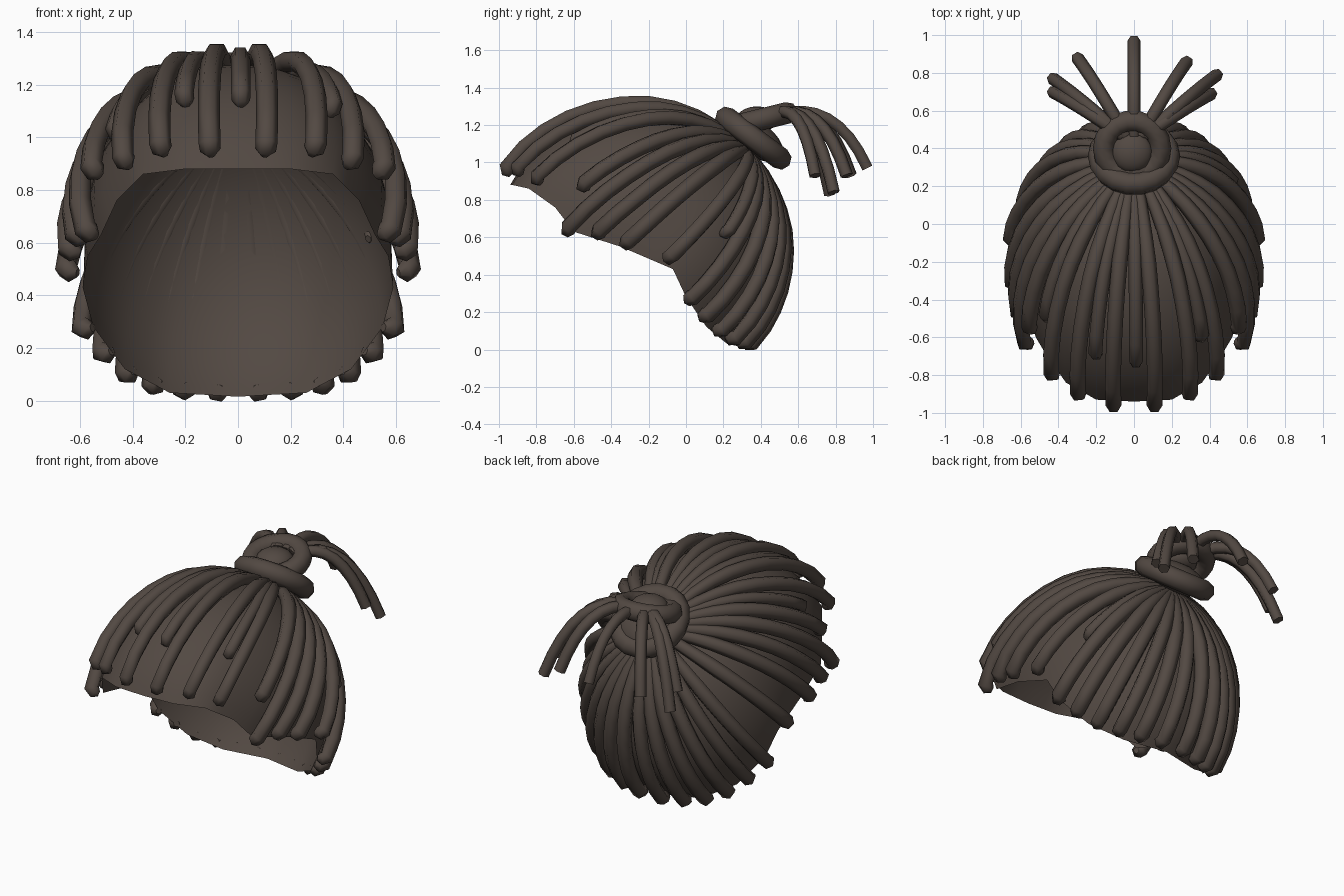
import bpy, bmesh, math
from mathutils import Vector

if "Cube" in bpy.data.objects:
    bpy.data.objects.remove(bpy.data.objects["Cube"], do_unlink=True)

# One dark brown material
hair = bpy.data.materials.new("dark_brown_hair")
hair.use_nodes = True
brown = (0.085, 0.066, 0.055, 1)
hair.diffuse_color = brown
hair.node_tree.nodes["Principled BSDF"].inputs["Base Color"].default_value = brown

# Scalp: an egg around CENTRE, swept from the crown to the hem
CENTRE = Vector((0, -0.27, 0.5))
CROWN = Vector((0, 0.3, 1.04))
HEM = [(0, -.94, .88), (.2, -.93, .88), (.36, -.84, .86), (.46, -.7, .76),
       (.52, -.6, .63), (.57, -.35, .55), (.59, -.07, .43), (.55, .0, .28),
       (.43, .11, .12), (.26, .22, .03), (0, .29, .015)]


def axes(y):
    return (0.63, 0.81 if y < 0 else 0.74, 0.745)


def to_egg(p):
    d = Vector(p) - CENTRE
    return Vector([a / b for a, b in zip(d, axes(d.y))])


def from_egg(q):
    return CENTRE + Vector([a * b for a, b in zip(q, axes(q.y))])


def scalp(u, t, side=1, lift=0.0):
    """Point at fraction t from crown to hem, u counting hem points from the front."""
    i = min(int(u), len(HEM) - 2)
    hem = to_egg(Vector(HEM[i]).lerp(Vector(HEM[i + 1]), u - i))
    start = to_egg(CROWN)
    q = start.normalized().slerp(hem.normalized(), t)
    size = start.length + (hem.length - start.length) * t * t
    p = from_egg(q * size)
    p += (p - CENTRE).normalized() * lift
    return Vector((p.x * side, p.y, p.z))


def finish(ob, angle=50):
    ob.data.materials.clear()
    ob.data.materials.append(hair)
    bpy.ops.object.select_all(action='DESELECT')
    ob.select_set(True)
    bpy.context.view_layer.objects.active = ob
    bpy.ops.object.shade_smooth_by_angle(angle=math.radians(angle))


def tubes(name, paths, radius):
    """Six-sided locks along lists of (point, width) pairs."""
    cu = bpy.data.curves.new(name, 'CURVE')
    cu.dimensions = '3D'
    cu.bevel_depth = radius
    cu.bevel_resolution = 1
    cu.use_fill_caps = True
    for path in paths:
        s = cu.splines.new('POLY')
        s.points.add(len(path) - 1)
        for pt, (p, w) in zip(s.points, path):
            pt.co = (*p, 1)
            pt.radius = w
    ob = bpy.data.objects.new(name, cu)
    bpy.context.collection.objects.link(ob)
    bpy.ops.object.select_all(action='DESELECT')
    ob.select_set(True)
    bpy.context.view_layer.objects.active = ob
    bpy.ops.object.convert(target='MESH')
    finish(bpy.context.object, 65)


# Scalp shell, open underneath
ROWS, STEP = 18, 0.5
around = [(i * STEP, 1) for i in range(21)] + [(i * STEP, -1) for i in range(19, 0, -1)]
bm = bmesh.new()
top = bm.verts.new(CROWN)
rings = [[bm.verts.new(scalp(u, r / ROWS, s)) for u, s in around] for r in range(1, ROWS + 1)]
n = len(around)
for k in range(n):
    m = (k + 1) % n
    bm.faces.new((top, rings[0][k], rings[0][m]))
    for a, b in zip(rings, rings[1:]):
        bm.faces.new((a[k], b[k], b[m], a[m]))
bmesh.ops.recalc_face_normals(bm, faces=bm.faces)
me = bpy.data.meshes.new("scalp_shell")
bm.to_mesh(me)
bm.free()
shell = bpy.data.objects.new("scalp_shell", me)
bpy.context.collection.objects.link(shell)
finish(shell, 80)


# Locks combed from the crown to the hem, with blunt tips turned slightly inward
def lock(u, end, side, lift):
    path = []
    for k in range(11):
        f = k / 10
        path.append((scalp(u, 0.04 + (end - 0.04) * f, side, 0.03 + (lift - 0.03) * f),
                     0.65 + 0.35 * min(1, 2.5 * f)))
    tip = path[-1][0]
    step = (tip - path[-2][0]).normalized()
    inward = (CENTRE - tip).normalized()
    path.append((tip + step * 0.02 + inward * 0.025, 0.95))
    path.append((tip + step * 0.025 + inward * 0.05, 0.4))
    return path


def both(specs, lift):
    return [lock(u, end, s, lift) for u, end in specs for s in (1, -1)]


tubes("front_locks", both([(.48, .95), (1.4, .94), (2.3, .94)], .075), .042)
tubes("side_locks", both([(3.4, .84), (4, .99), (4.5, .96), (5.05, .96), (5.75, .94)], .07), .044)
tubes("back_locks", both([(7, .98), (7.6, .97), (8.2, .96), (8.75, .95),
                          (9.25, .94), (9.72, .94)], .05), .044)
tubes("short_locks", [lock(u, end, side, .04) for u, end, side in
                      [(.95, .74, -1), (.05, .75, 1), (1.9, .74, 1), (2.8, .74, -1),
                       (6.5, .65, 1)]], .037)


# Top knot: two coiled rings around a rounded core
def ring(name, place, tilt, major, minor):
    bpy.ops.mesh.primitive_torus_add(location=place, rotation=(math.radians(tilt), 0, 0),
                                     major_radius=major, minor_radius=minor,
                                     major_segments=18, minor_segments=8)
    bpy.context.object.name = name
    finish(bpy.context.object)


def ball(name, place, tilt, scale):
    bpy.ops.mesh.primitive_uv_sphere_add(segments=16, ring_count=10, location=place,
                                         rotation=(math.radians(tilt), 0, 0))
    bpy.context.object.name = name
    bpy.context.object.scale = scale
    finish(bpy.context.object)


ring("knot_lower_ring", (0, .36, 1.13), -37, .185, .06)
ring("knot_upper_ring", (-.01, .4, 1.23), 14, .15, .058)
ball("knot_base", (0, .37, 1.13), -37, (.18, .18, .09))
ball("knot_core", (-.01, .38, 1.23), 0, (.11, .11, .07))

# Loose tail fanning out behind the knot
paths = []
for x, y, z in [(0, .97, .97), (.28, .86, .93), (-.3, .88, .93), (.44, .79, .84),
                (-.43, .77, .83), (.41, .69, .93), (-.43, .7, .93)]:
    a = Vector((x * .15, .47, 1.25))
    c = Vector((x, y, z))
    b = Vector((x * .65, .47 + (y - .47) * .65, 1.36))
    paths.append([(a * (1 - t) ** 2 + b * 2 * t * (1 - t) + c * t * t, 1.0)
                  for t in [i / 8 for i in range(9)]])
tubes("tail_locks", paths, .034)
